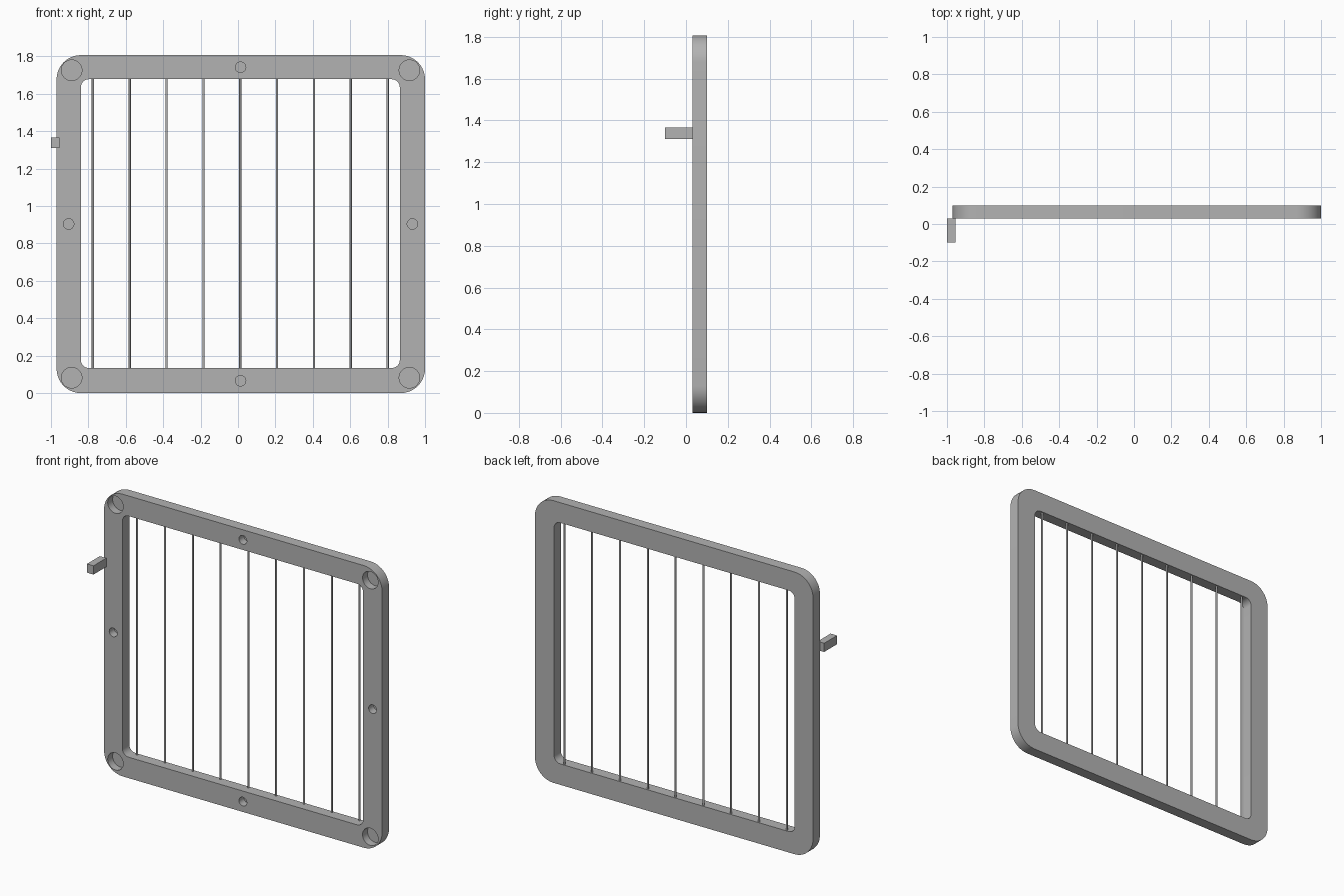
import bpy, bmesh, math

cube = bpy.data.objects.get("Cube")
if cube:
    bpy.data.objects.remove(cube, do_unlink=True)

FRONT, BACK = 0.03, 0.10          # frame thickness along y
CX, CZ = 0.0135, 0.904            # frame centre

grey = bpy.data.materials.new("grey metal")
grey.use_nodes = True
colour = (0.45, 0.45, 0.45, 1)
grey.diffuse_color = colour
grey.node_tree.nodes["Principled BSDF"].inputs["Base Color"].default_value = colour


def add_object(name, bm):
    bmesh.ops.recalc_face_normals(bm, faces=bm.faces)
    mesh = bpy.data.meshes.new(name)
    bm.to_mesh(mesh)
    bm.free()
    mesh.materials.append(grey)
    obj = bpy.data.objects.new(name, mesh)
    bpy.context.collection.objects.link(obj)
    return obj


def activate(obj):
    bpy.ops.object.select_all(action='DESELECT')
    obj.select_set(True)
    bpy.context.view_layer.objects.active = obj


def smooth(obj):
    activate(obj)
    bpy.ops.object.shade_smooth_by_angle(angle=math.radians(35))


def rounded_rect(x0, x1, z0, z1, r, steps=10):
    """Outline of a rectangle with rounded corners, counter-clockwise."""
    pts = []
    corners = [(x1 - r, z1 - r), (x0 + r, z1 - r), (x0 + r, z0 + r), (x1 - r, z0 + r)]
    for i, (cx, cz) in enumerate(corners):
        for k in range(steps + 1):
            a = math.pi / 2 * (i + k / steps)
            pts.append((cx + r * math.cos(a), cz + r * math.sin(a)))
    return pts


def cylinder(name, start, axis, radius, length, sides):
    """Capped cylinder from start along 'y' or 'z'."""
    bm = bmesh.new()
    ring = []
    for k in range(sides):
        a = 2 * math.pi * k / sides
        u, v = radius * math.cos(a), radius * math.sin(a)
        offset = (u, 0, v) if axis == 'y' else (u, v, 0)
        ring.append(bm.verts.new([s + o for s, o in zip(start, offset)]))
    face = bm.faces.new(ring)
    ext = bmesh.ops.extrude_face_region(bm, geom=[face])
    move = (0, length, 0) if axis == 'y' else (0, 0, length)
    bmesh.ops.translate(bm, vec=move,
                        verts=[g for g in ext["geom"] if isinstance(g, bmesh.types.BMVert)])
    return add_object(name, bm)


# Frame: four outline loops joined into a closed ring
outer = rounded_rect(-0.97, 1.0, 0.0, 1.807, 0.13)
inner = rounded_rect(-0.84, 0.865, 0.134, 1.678, 0.043)
bm = bmesh.new()
loops = [[bm.verts.new((x, y, z)) for x, z in pts]
         for pts, y in ((outer, FRONT), (outer, BACK), (inner, BACK), (inner, FRONT))]
n = len(outer)
for a, b in zip(loops, loops[1:] + loops[:1]):
    for i in range(n):
        j = (i + 1) % n
        bm.faces.new((a[i], a[j], b[j], b[i]))
frame = add_object("frame", bm)

# Blind round sockets: large ones in the corners, small ones mid-side
DEPTH = 0.05
holes = [(CX + sx * 0.903, CZ + sz * 0.822, 0.055) for sx in (-1, 1) for sz in (-1, 1)]
holes += [(CX + s * 0.919, CZ, 0.028) for s in (-1, 1)]
holes += [(CX, CZ + s * 0.838, 0.028) for s in (-1, 1)]
for x, z, r in holes:
    cutter = cylinder("socket_cutter", (x, FRONT - 0.02, z), 'y', r, DEPTH + 0.02, 32)
    cutter.hide_render = True
    mod = frame.modifiers.new("socket", 'BOOLEAN')
    mod.operation = 'DIFFERENCE'
    mod.solver = 'EXACT'
    mod.object = cutter
    activate(frame)
    bpy.ops.object.modifier_apply(modifier=mod.name)
    bpy.data.objects.remove(cutter, do_unlink=True)
smooth(frame)

# Vertical bars near the back of the opening
for i in range(9):
    x = 0.012 + (i - 4) * 0.197
    bar = cylinder(f"bar_{i + 1}", (x, 0.088, 0.12), 'z', 0.006, 1.572, 16)
    smooth(bar)

# Small block handle on the right edge, pointing forward
bm = bmesh.new()
bmesh.ops.create_cube(bm, size=1)
bmesh.ops.scale(bm, vec=(0.046, 0.13, 0.056), verts=bm.verts)
bmesh.ops.translate(bm, vec=(-0.977, -0.035, 1.339), verts=bm.verts)
add_object("handle_block", bm)
